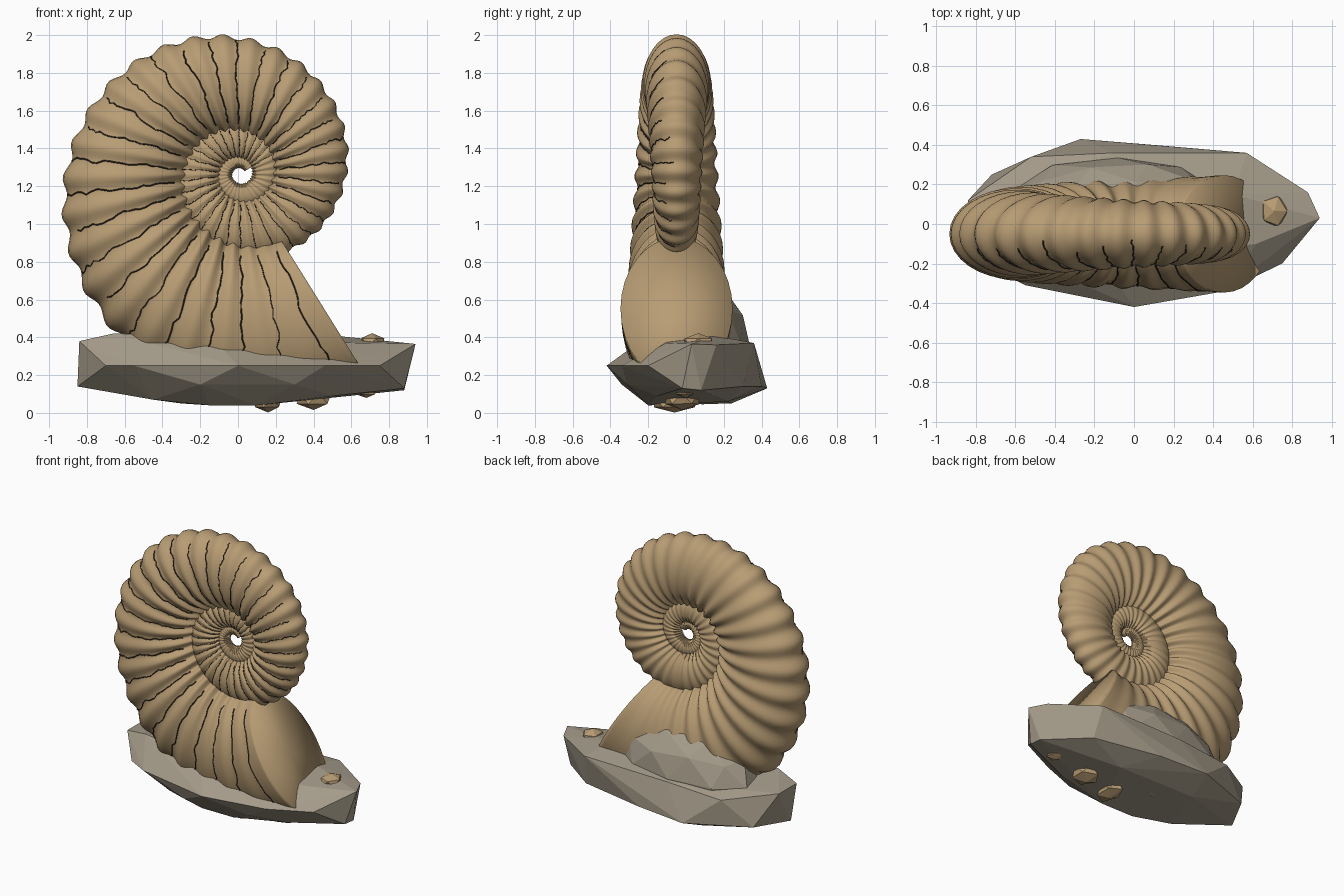
import bpy, bmesh, math, random
from mathutils import Vector

if "Cube" in bpy.data.objects:
    bpy.data.objects.remove(bpy.data.objects["Cube"])

random.seed(4)


def material(name, rgb):
    m = bpy.data.materials.new(name)
    m.diffuse_color = (*rgb, 1)
    m.use_nodes = True
    m.node_tree.nodes["Principled BSDF"].inputs["Base Color"].default_value = m.diffuse_color
    return m


TAN = material("fossil tan", (0.48, 0.335, 0.175))
STONE = material("grey stone", (0.37, 0.325, 0.25))
DARK = material("dark suture", (0.035, 0.025, 0.015))


def add_mesh(name, bm, mat, smooth=False):
    bmesh.ops.recalc_face_normals(bm, faces=bm.faces)
    for f in bm.faces:
        f.smooth = smooth
    me = bpy.data.meshes.new(name)
    bm.to_mesh(me)
    bm.free()
    me.materials.append(mat)
    ob = bpy.data.objects.new(name, me)
    bpy.context.collection.objects.link(ob)
    return ob


# Coiled shell surface: t = coil angle in degrees, phi = angle around the tube
CX, CY, CZ = 0.01, -0.05, 1.265
MOUTH, START = 302, -690
RIBS = 30


def shell_point(t, phi, lift=0.0):
    outer = 0.562 * math.exp(0.985 * t / 360)
    fade = min(1, max(0.0, (MOUTH - t) / 45))
    rib = 1 + 0.05 * fade * math.cos(math.radians(RIBS * (t - 181)))
    half = 0.345 * outer * rib + lift
    r = 0.655 * outer + half * math.cos(phi)
    a = math.radians(t)
    return Vector((CX + r * math.cos(a),
                   CY - 0.67 * half * math.sin(phi),
                   CZ + r * math.sin(a)))


# Ribbed shell tube with a closed mouth
bm = bmesh.new()
SEG, STEP = 32, 1.5
rings = []
for i in range(int((MOUTH - START) / STEP) + 1):
    t = MOUTH - i * STEP
    rings.append([bm.verts.new(shell_point(t, math.tau * j / SEG)) for j in range(SEG)])
for a, b in zip(rings, rings[1:]):
    for j in range(SEG):
        k = (j + 1) % SEG
        bm.faces.new((a[j], a[k], b[k], b[j]))
for ring in (rings[0], rings[-1]):
    hub = bm.verts.new(sum((v.co for v in ring), Vector()) / SEG)
    for j in range(SEG):
        bm.faces.new((ring[j], ring[(j + 1) % SEG], hub))
add_mesh("shell", bm, TAN, True)

# Wavy suture lines lying in the grooves of the front side
curve = bpy.data.curves.new("suture_lines", "CURVE")
curve.dimensions = "3D"
curve.bevel_depth = 0.004
curve.bevel_resolution = 0
t = 295.0
while t > -330:
    size = min(1, 0.6 * math.exp(0.985 * t / 360) + 0.1)
    n = 22
    sp = curve.splines.new("POLY")
    sp.points.add(n - 1)
    start = random.uniform(0.1, 0.6)
    drift = 0.0
    for i, p in enumerate(sp.points):
        drift = 0.6 * drift + random.uniform(-0.9, 0.9)
        phi = start + (2.6 - start) * i / (n - 1)
        p.co = (*shell_point(t + drift, phi, 0.001), 1)
        p.radius = size
    t -= 360 / RIBS
curve.materials.append(DARK)
bpy.context.collection.objects.link(bpy.data.objects.new("suture_lines", curve))


# Faceted stone base as a hull of corner points
def hull(name, points, mat):
    bm = bmesh.new()
    for p in points:
        bm.verts.new(p)
    res = bmesh.ops.convex_hull(bm, input=bm.verts)
    junk = {g for g in res["geom_interior"] + res["geom_unused"]
            if isinstance(g, bmesh.types.BMVert)}
    bmesh.ops.delete(bm, geom=list(junk), context="VERTS")
    return add_mesh(name, bm, mat)


top = [(0.94, 0.03, 0.365), (0.88, 0.16, 0.36), (0.57, 0.36, 0.37), (0.5, 0.15, 0.41),
       (-0.1, 0.36, 0.36), (-0.52, 0.34, 0.33), (-0.84, 0.12, 0.38), (-0.84, -0.08, 0.38),
       (-0.66, -0.13, 0.42), (-0.15, -0.2, 0.41), (0.62, -0.1, 0.37)]
middle = [(-0.7, -0.23, 0.25), (-0.55, -0.31, 0.25), (0, -0.42, 0.25), (0.46, -0.34, 0.25),
          (0.75, -0.2, 0.25), (0.88, -0.02, 0.13), (-0.27, 0.43, 0.13), (-0.72, 0.25, 0.15),
          (0.1, 0.4, 0.14), (0.6, 0.3, 0.14), (-0.2, -0.34, 0.15), (0.3, -0.31, 0.15)]
bottom = [(-0.85, 0, 0.14), (-0.45, -0.15, 0.07), (-0.15, -0.2, 0.04), (0.1, -0.2, 0.04),
          (0.5, -0.15, 0.09), (0.88, 0.08, 0.12), (0.3, 0.22, 0.06), (-0.3, 0.24, 0.05)]
hull("stone_base", top + middle + bottom, STONE)


# Rough lumps: a stone mound behind the shell and small pebbles
def lump(name, centre, size, mat, level, jitter):
    bm = bmesh.new()
    bmesh.ops.create_icosphere(bm, subdivisions=level, radius=1)
    for v in bm.verts:
        k = 1 + random.uniform(-jitter, jitter)
        v.co = Vector(c + s * k * q for c, s, q in zip(centre, size, v.co))
    add_mesh(name, bm, mat)


lump("stone_mound", (-0.08, 0.09, 0.37), (0.55, 0.25, 0.33), STONE, 2, 0.04)
for i, (c, s) in enumerate([((0.71, 0.065, 0.375), (0.075, 0.09, 0.045)),
                            ((0.68, 0.0, 0.115), (0.06, 0.06, 0.035)),
                            ((0.4, -0.02, 0.075), (0.1, 0.1, 0.06)),
                            ((0.16, -0.06, 0.055), (0.08, 0.12, 0.053))]):
    lump(f"pebble_{i + 1}", c, s, TAN, 1, 0.08)
